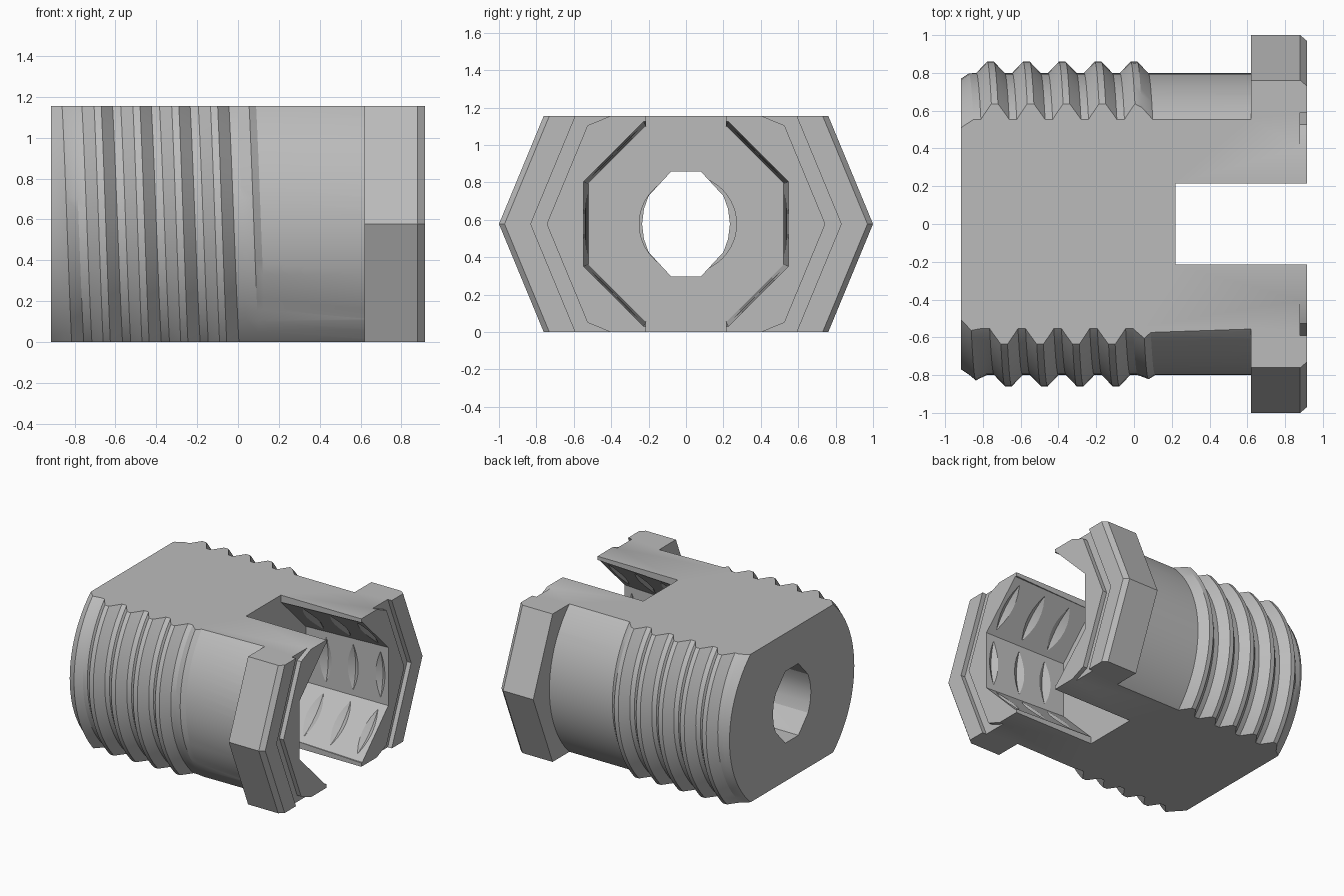
import bpy, bmesh
from math import cos, sin, tau, pi

if "Cube" in bpy.data.objects:
    bpy.data.objects.remove(bpy.data.objects["Cube"])

HALF_H = 0.5775     # half the distance between the two flats, also the axis height
END = 0.915         # half length
PITCH = 0.19

metal = bpy.data.materials.new("plain_grey")
metal.use_nodes = True
metal.diffuse_color = (0.5, 0.5, 0.5, 1)
metal.node_tree.nodes["Principled BSDF"].inputs["Base Color"].default_value = (0.5, 0.5, 0.5, 1)


def finish(name, bm):
    bmesh.ops.recalc_face_normals(bm, faces=bm.faces)
    mesh = bpy.data.meshes.new(name)
    bm.to_mesh(mesh)
    bm.free()
    mesh.materials.append(metal)
    ob = bpy.data.objects.new(name, mesh)
    ob.location.z = HALF_H
    bpy.context.collection.objects.link(ob)
    return ob


def revolve(name, profile, sides, phase=0.0, ring=False, shift=0.0):
    """Turn (x, radius) points round the x axis; capped, or closed as a ring."""
    bm = bmesh.new()
    cols = []
    for i in range(sides):
        a = phase + tau * i / sides
        cols.append([bm.verts.new((x, r * cos(a) + shift, r * sin(a))) for x, r in profile])
    n = len(profile)
    for i in range(sides):
        a, b = cols[i], cols[(i + 1) % sides]
        for k in range(n if ring else n - 1):
            m = (k + 1) % n
            bm.faces.new((a[k], a[m], b[m], b[k]))
    if not ring:
        bm.faces.new([c[0] for c in cols])
        bm.faces.new([c[-1] for c in cols])
    return finish(name, bm)


def prism(name, outline, x0, x1):
    """Extrude a (y, z) outline along x."""
    bm = bmesh.new()
    face = bm.faces.new([bm.verts.new((x0, y, z)) for y, z in outline])
    out = bmesh.ops.extrude_face_region(bm, geom=[face])
    for v in out["geom"]:
        if isinstance(v, bmesh.types.BMVert):
            v.co.x = x1
    return finish(name, bm)


def ramp(x, points):
    if x <= points[0][0]:
        return points[0][1]
    for (xa, ra), (xb, rb) in zip(points, points[1:]):
        if x <= xb:
            return ra + (rb - ra) * (x - xa) / (xb - xa)
    return points[-1][1]


def threaded_shank():
    """Cylinder with a helical ridge that fades out at both ends."""
    fade = [(-END, 0.77), (-0.87, 0.80), (-0.80, 0.86), (0.02, 0.86), (0.11, 0.80)]
    tooth = [(-0.0175, 0.86), (0.0175, 0.86), (0.075, 0.80), (0.115, 0.80)]
    points = [(-0.57 + j * PITCH + dx, r) for j in range(-3, 5) for dx, r in tooth]
    sides, last, step = 80, len(points) - 1, len(tooth)
    bm = bmesh.new()
    cols = []
    for i in range(sides):
        a = tau * i / sides
        col = []
        for x, r in points:
            x = max(x + PITCH * i / sides, -END)
            r = min(r, ramp(x, fade))
            if x > 0.13:
                x = 0.7
            col.append(bm.verts.new((x, r * cos(a), r * sin(a))))
        cols.append(col)
    for i in range(sides):
        a, b = cols[i], cols[(i + 1) % sides]
        jump = step if i == sides - 1 else 0      # one turn moves one pitch along
        for k in range(last):
            p, q = min(k + jump, last), min(k + 1 + jump, last)
            if p == q:
                continue
            bm.faces.new((a[k], a[k + 1], b[q], b[p]))
    bmesh.ops.remove_doubles(bm, verts=bm.verts, dist=1e-5)
    bmesh.ops.holes_fill(bm, edges=[e for e in bm.edges if e.is_boundary], sides=0)
    return finish("threaded_plug", bm)


# Shank and octagonal head
plug = threaded_shank()
tools = [(revolve("head", [(0.62, 1.0), (0.88, 1.0), (END, 0.97)], 8), 'UNION')]

# Flats on top and bottom
tools.append((prism("flats", [(-2, -HALF_H), (2, -HALF_H), (2, HALF_H), (-2, HALF_H)],
                    -2, 2), 'INTERSECT'))

# Eight-sided socket, narrowing inward
inner, outer = 0.522 / cos(pi / 8), 0.548 / cos(pi / 8)
socket = [(0.22, inner), (END, outer), (1.0, outer)]
cutters = [revolve("socket", socket, 8, pi / 8)]

# Slot through the head
cutters.append(prism("slot", [(-0.215, -1), (0.215, -1), (0.215, 1), (-0.215, 1)], 0.22, 1.1))

# Eight-sided groove in the end face
cutters.append(revolve("end_groove", [(0.88, 0.745), (0.88, 0.83), (1.0, 0.83), (1.0, 0.745)],
                       8, ring=True))

# Inner thread marks, which leave lens shapes in the socket walls
for x in (0.39, 0.62, 0.85):
    wall = 0.522 + 0.026 * (x - 0.22) / 0.695
    cutters.append(revolve("thread_mark", [(x - 0.1, 0.50), (x, wall + 0.029), (x + 0.1, 0.50)],
                           64, ring=True))

# Through hole with flattened corners, and a round bore in front of it
quarter = [(0.08, 0.28), (0.2, 0.15), (0.225, 0.08), (0.235, 0)]
right = quarter + [(y, -z) for y, z in reversed(quarter[:-1])]
cutters.append(prism("through_hole", right + [(-y, -z) for y, z in right], -1.2, 0.4))
cutters.append(revolve("bore", [(-0.6, 0.26), (0.4, 0.26)], 48, shift=0.01))
tools += [(c, 'DIFFERENCE') for c in cutters]

for ob, mode in tools:
    mod = plug.modifiers.new(ob.name, 'BOOLEAN')
    mod.object, mod.operation, mod.solver = ob, mode, 'EXACT'
    ob.hide_render = True

# Keep the finished part only
bpy.context.view_layer.update()
result = bpy.data.meshes.new_from_object(plug.evaluated_get(bpy.context.evaluated_depsgraph_get()))
plug.modifiers.clear()
plug.data = result
for ob, _ in tools:
    bpy.data.objects.remove(ob)

bpy.ops.object.select_all(action='DESELECT')
plug.select_set(True)
bpy.context.view_layer.objects.active = plug
bpy.ops.object.shade_smooth_by_angle(angle=0.4)
